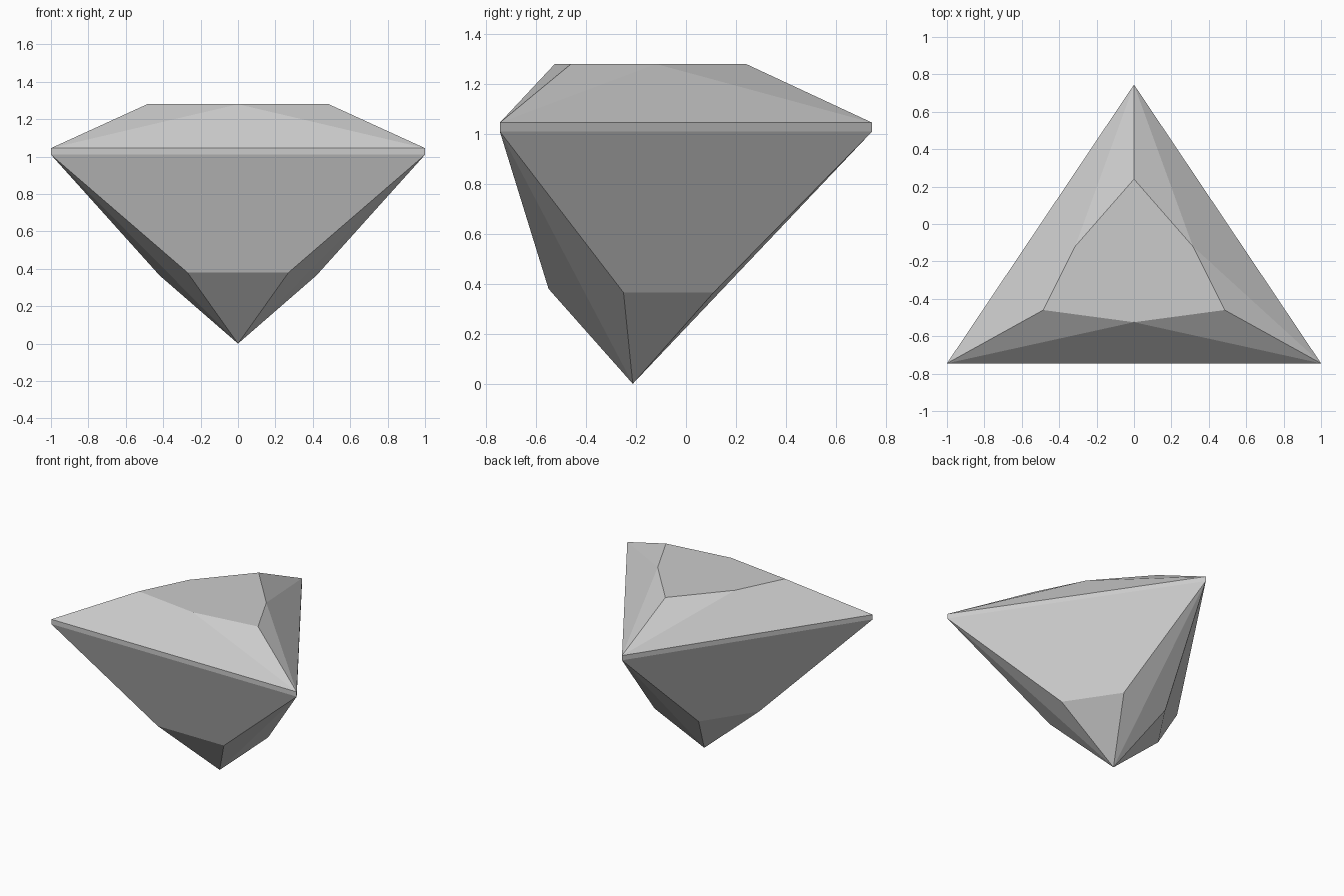
import bpy
import bmesh

cube = bpy.data.objects.get("Cube")
if cube:
    bpy.data.objects.remove(cube, do_unlink=True)

stone = bpy.data.materials.new("pale_grey_stone")
stone.use_nodes = True
stone.diffuse_color = (0.6, 0.6, 0.6, 1)
stone.node_tree.nodes["Principled BSDF"].inputs["Base Color"].default_value = (0.6, 0.6, 0.6, 1)

GIRDLE_LOW, GIRDLE_HIGH, TABLE = 1.01, 1.045, 1.28
CULET = (0, -0.213, 0)

# Three corners of the outline, counter-clockwise: front left, back, front right
corners = [(1, -0.745), (0, 0.745), (-1, -0.745)]
# Table corner next to each outline corner, and table point on the side that follows it
table_corners = [(0.485, -0.46), (0, 0.24), (-0.485, -0.46)]
table_mids = [(0.315, -0.12), (-0.315, -0.12), (0, -0.525)]
# Lower break of each pavilion side, from its first corner to its second
breaks = [
    ((0.42, -0.25, 0.365), (0.18, 0.11, 0.365)),
    ((-0.18, 0.11, 0.365), (-0.42, -0.25, 0.365)),
    ((-0.27, -0.55, 0.38), (0.27, -0.55, 0.38)),
]


def at(point, z):
    return (point[0], point[1], z)


def make_part(name, facets):
    """Build one flat-shaded part from facets, welding shared corners."""
    bm = bmesh.new()
    for facet in facets:
        bm.faces.new([bm.verts.new(p) for p in facet])
    bmesh.ops.remove_doubles(bm, verts=bm.verts, dist=0.0001)
    mesh = bpy.data.meshes.new(name)
    bm.to_mesh(mesh)
    bm.free()
    mesh.materials.append(stone)
    obj = bpy.data.objects.new(name, mesh)
    bpy.context.collection.objects.link(obj)


crown, girdle, pavilion = [], [], []

# Flat table on top
crown.append([at(p, TABLE) for pair in zip(table_corners, table_mids) for p in pair])

for i in range(3):
    j = (i + 1) % 3
    a, b = at(corners[i], GIRDLE_HIGH), at(corners[j], GIRDLE_HIGH)
    low_a, low_b = at(corners[i], GIRDLE_LOW), at(corners[j], GIRDLE_LOW)
    ta, tb = at(table_corners[i], TABLE), at(table_corners[j], TABLE)
    mid = at(table_mids[i], TABLE)
    pa, pb = breaks[i]
    # Crown: main side facet and a star facet at each end
    crown += [(a, b, mid), (a, mid, ta), (b, tb, mid)]
    # Girdle: thin upright band
    girdle.append((low_a, low_b, b, a))
    # Pavilion: main side facet, lower facet and two corner facets
    pavilion += [(low_b, low_a, pa, pb), (pb, pa, CULET),
                 (low_a, CULET, pa), (low_b, pb, CULET)]

make_part("crown", crown)
make_part("girdle", girdle)
make_part("pavilion", pavilion)
